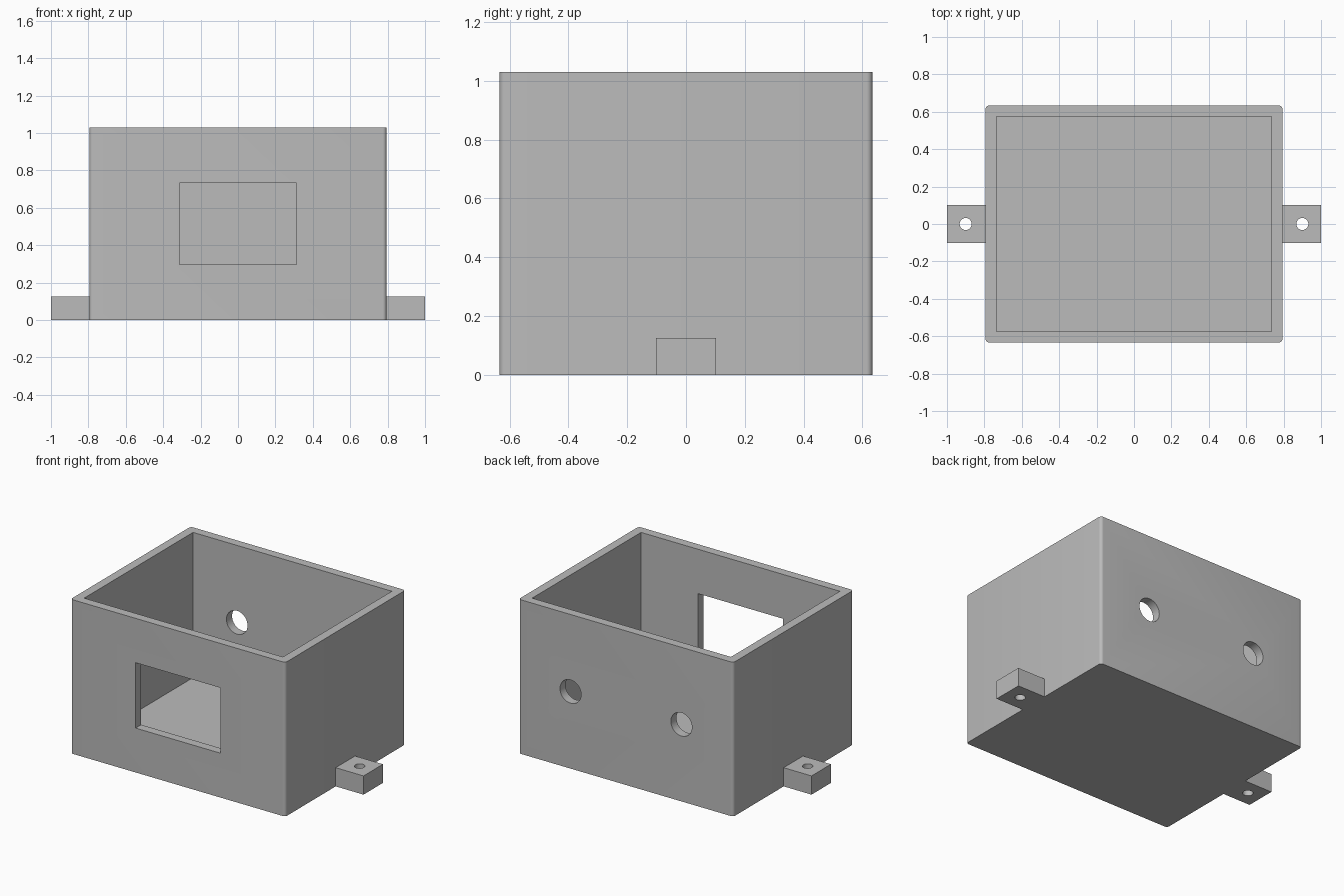
import bpy
import bmesh
from math import pi
from mathutils import Matrix

cube = bpy.data.objects.get("Cube")
if cube:
    bpy.data.objects.remove(cube, do_unlink=True)

W, D, H = 1.588, 1.268, 1.03   # outer size of the case
WALL = 0.059
CORNER = 0.02

grey = bpy.data.materials.new("plain grey")
grey.use_nodes = True
grey.diffuse_color = (0.5, 0.5, 0.5, 1)
grey.node_tree.nodes["Principled BSDF"].inputs["Base Color"].default_value = (0.5, 0.5, 0.5, 1)


def finish(name, bm):
    mesh = bpy.data.meshes.new(name)
    bm.to_mesh(mesh)
    bm.free()
    mesh.materials.append(grey)
    obj = bpy.data.objects.new(name, mesh)
    bpy.context.collection.objects.link(obj)
    return obj


def box(name, size, centre, corner=0):
    bm = bmesh.new()
    bmesh.ops.create_cube(bm, size=1, matrix=Matrix.Translation(centre) @ Matrix.Diagonal((*size, 1)))
    if corner:
        upright = [e for e in bm.edges if abs(e.verts[0].co.z - e.verts[1].co.z) > 0.1]
        bmesh.ops.bevel(bm, geom=upright, offset=corner, segments=6, profile=0.5, affect='EDGES')
    return finish(name, bm)


def cylinder(name, radius, depth, centre, turn=0):
    bm = bmesh.new()
    bmesh.ops.create_cone(bm, cap_ends=True, segments=48, radius1=radius, radius2=radius, depth=depth,
                          matrix=Matrix.Translation(centre) @ Matrix.Rotation(turn, 4, 'X'))
    return finish(name, bm)


def cut(target, cutter):
    cutter.hide_render = True
    mod = target.modifiers.new(cutter.name, 'BOOLEAN')
    mod.operation = 'DIFFERENCE'
    mod.solver = 'EXACT'
    mod.object = cutter
    bpy.context.view_layer.objects.active = target
    bpy.ops.object.modifier_apply(modifier=mod.name)
    bpy.data.objects.remove(cutter, do_unlink=True)


def smooth(obj):
    bpy.ops.object.select_all(action='DESELECT')
    obj.select_set(True)
    bpy.context.view_layer.objects.active = obj
    bpy.ops.object.shade_smooth_by_angle(angle=pi / 6)


# Open-topped case with rounded upright corners
case = box("case", (W, D, H), (0, 0, H / 2), CORNER)
cut(case, box("cavity_cutter", (W - 2 * WALL, D - 2 * WALL, H), (0, 0, H / 2 + WALL)))

# Front window and two cable holes through the back wall
cut(case, box("window_cutter", (0.626, 0.2, 0.437), (0, -D / 2, H / 2)))
for side in (-1, 1):
    cut(case, cylinder("cable_hole_cutter", 0.078, 0.2, (side * 0.41, D / 2, H / 2), pi / 2))
smooth(case)

# Drilled mounting lug on each side
for side, label in ((-1, "right"), (1, "left")):
    lug = box(label + "_mounting_lug", (1 - W / 2, 0.205, 0.125), (side * (1 + W / 2) / 2, 0, 0.0625))
    cut(lug, cylinder("screw_hole_cutter", 0.032, 0.4, (side * 0.9, 0, 0.0625)))
    smooth(lug)
